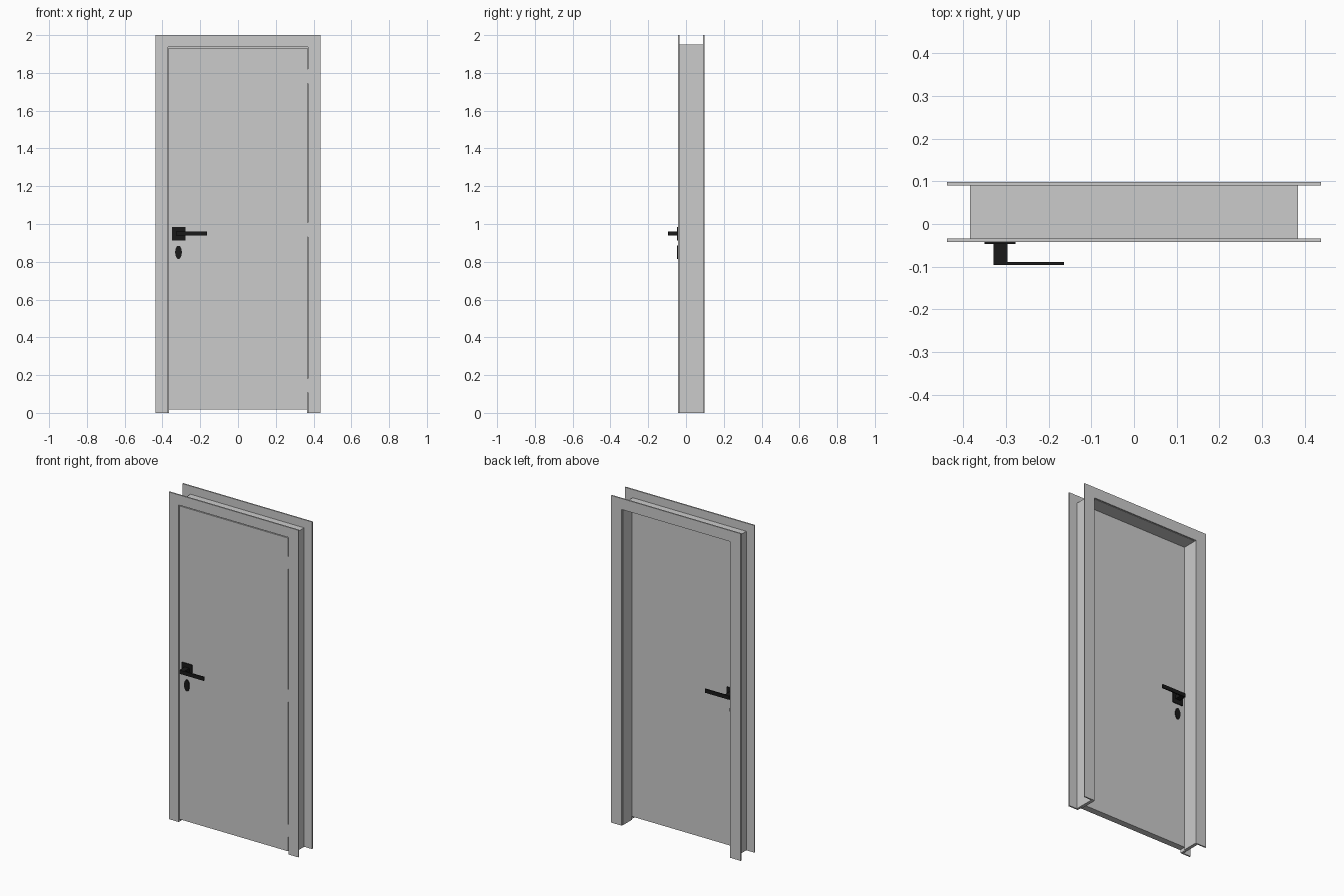
import bpy, bmesh, math

if "Cube" in bpy.data.objects:
    bpy.data.objects.remove(bpy.data.objects["Cube"])

black = bpy.data.materials.new("black_metal")
black.diffuse_color = (0.01, 0.01, 0.01, 1)
black.use_nodes = True
black.node_tree.nodes["Principled BSDF"].inputs["Base Color"].default_value = black.diffuse_color


def finish(name, bm, mat=None):
    bmesh.ops.recalc_face_normals(bm, faces=bm.faces[:])
    me = bpy.data.meshes.new(name)
    bm.to_mesh(me)
    bm.free()
    ob = bpy.data.objects.new(name, me)
    bpy.context.collection.objects.link(ob)
    if mat:
        me.materials.append(mat)
    return ob


def box(name, x0, x1, y0, y1, z0, z1, mat=None):
    bm = bmesh.new()
    bmesh.ops.create_cube(bm, size=1)
    for v in bm.verts:
        v.co = ((x0 + x1) / 2 + v.co.x * (x1 - x0),
                (y0 + y1) / 2 + v.co.y * (y1 - y0),
                (z0 + z1) / 2 + v.co.z * (z1 - z0))
    return finish(name, bm, mat)


def portal(name, xo, zo, xi, zi, y0, y1):
    """Mitred door-shaped surround, extruded from y0 to y1."""
    bm = bmesh.new()
    outer = [(-xo, 0), (-xo, zo), (xo, zo), (xo, 0)]
    inner = [(-xi, 0), (-xi, zi), (xi, zi), (xi, 0)]
    vo = [bm.verts.new((x, y0, z)) for x, z in outer]
    vi = [bm.verts.new((x, y0, z)) for x, z in inner]
    faces = [bm.faces.new((vo[i], vo[i + 1], vi[i + 1], vi[i])) for i in range(3)]
    ext = bmesh.ops.extrude_face_region(bm, geom=faces, use_keep_orig=True)
    for g in ext["geom"]:
        if isinstance(g, bmesh.types.BMVert):
            g.co.y = y1
    return finish(name, bm)


# Frame: two casings, the jamb lining and the thicker stop behind the leaf
portal("front_casing", 0.438, 2.0, 0.371, 1.938, -0.0425, -0.034)
portal("back_casing", 0.438, 2.0, 0.366, 1.933, 0.090, 0.098)
portal("jamb_lining", 0.384, 1.95, 0.371, 1.938, -0.034, 0.0)
portal("jamb_stop", 0.384, 1.95, 0.364, 1.931, 0.0, 0.090)

# Door leaf
DF, DB = -0.0415, -0.0015
box("door_leaf", -0.367, 0.367, DF, DB, 0.018, 1.933)

# Hinges filling the gap on the right
for z in (0.145, 0.97, 1.782):
    box("hinge", 0.366, 0.372, DF, -0.006, z - 0.038, z + 0.038)

# Handle sets on both faces of the leaf
for side, face, s in (("front", DF, -1), ("back", DB, 1)):
    def part(name, x0, x1, d0, d1, z0, z1):
        ys = sorted((face + s * d0, face + s * d1))
        box(side + "_" + name, x0, x1, ys[0], ys[1], z0, z1, black)

    part("rose", -0.35, -0.278, -0.001, 0.005, 0.912, 0.985)
    part("handle_stem", -0.329, -0.297, 0.004, 0.0545, 0.938, 0.961)
    part("lever", -0.298, -0.164, 0.0475, 0.0545, 0.938, 0.961)

    # Oval lock plate
    bm = bmesh.new()
    bmesh.ops.create_cone(bm, cap_ends=True, segments=32, radius1=1, radius2=1, depth=1)
    for v in bm.verts:
        x, y, z = v.co
        v.co = (-0.315 + x * 0.0175, face + s * 0.002 + z * 0.006, 0.85 + y * 0.035)
    finish(side + "_lock_plate", bm, black)
